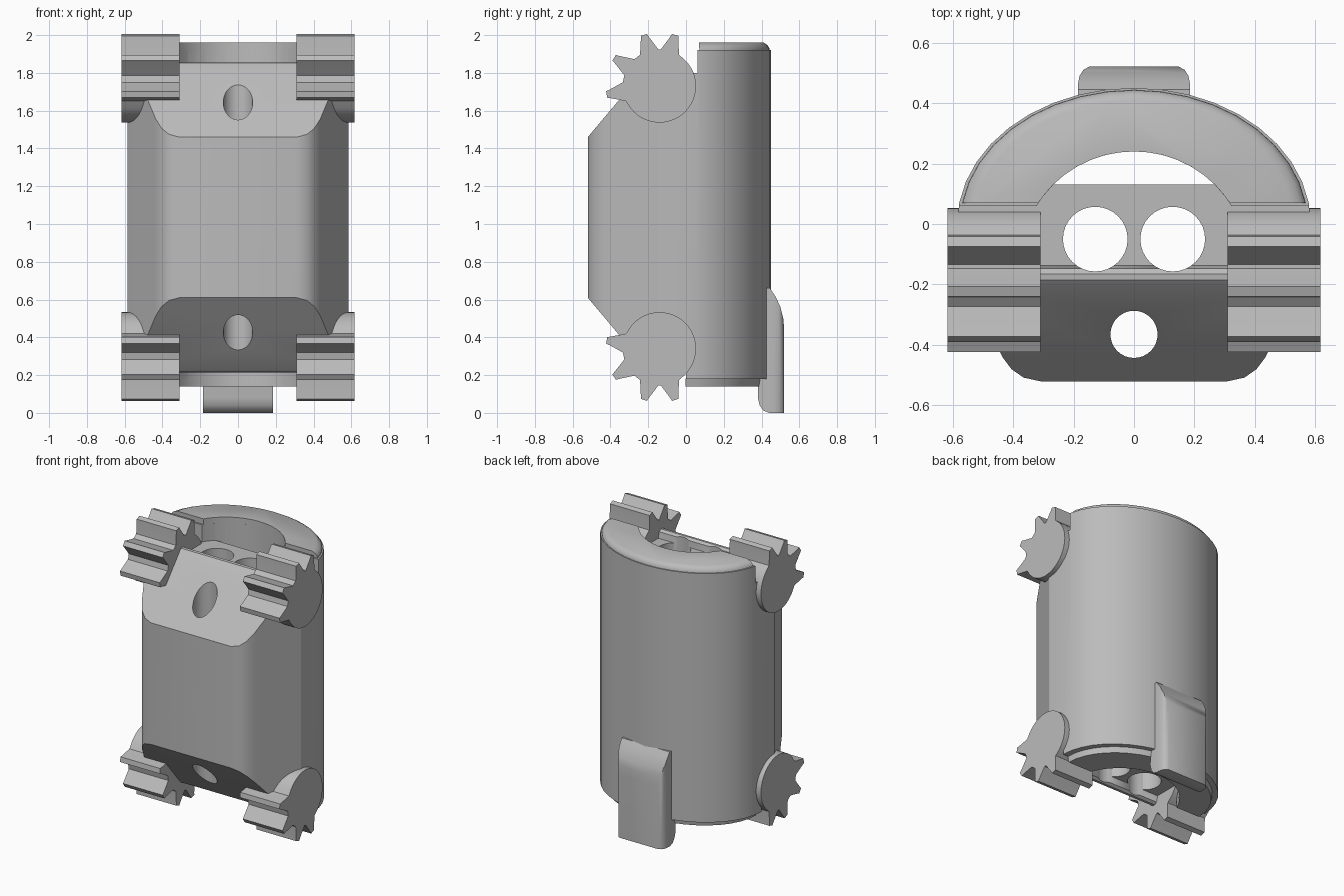
import bpy, math

cube = bpy.data.objects.get("Cube")
if cube:
    bpy.data.objects.remove(cube, do_unlink=True)

grey = bpy.data.materials.new("light_grey")
grey.use_nodes = True
COLOUR = (0.5, 0.5, 0.5, 1)
grey.diffuse_color = COLOUR
grey.node_tree.nodes["Principled BSDF"].inputs["Base Color"].default_value = COLOUR

MID = 1.035  # height of the mirror plane between top and bottom ends
AXIS = -0.14  # y of the main bore and the gear axles


def loft(name, rings):
    """Skin matching closed rings of 3D points and cap both ends."""
    n = len(rings[0])
    verts = [p for ring in rings for p in ring]
    faces = [tuple(range(n)), tuple(range(len(verts) - n, len(verts)))]
    for k in range(len(rings) - 1):
        for i in range(n):
            j = (i + 1) % n
            faces.append((k * n + i, k * n + j, k * n + n + j, k * n + n + i))
    mesh = bpy.data.meshes.new(name)
    mesh.from_pydata(verts, [], faces)
    mesh.materials.append(grey)
    obj = bpy.data.objects.new(name, mesh)
    bpy.context.collection.objects.link(obj)
    select(obj)
    bpy.ops.object.mode_set(mode='EDIT')
    bpy.ops.mesh.select_all(action='SELECT')
    bpy.ops.mesh.normals_make_consistent(inside=False)
    bpy.ops.object.mode_set(mode='OBJECT')
    return obj


def select(obj):
    bpy.ops.object.select_all(action='DESELECT')
    obj.select_set(True)
    bpy.context.view_layer.objects.active = obj


def prism_z(name, plan, z0, z1):
    return loft(name, [[(x, y, z) for x, y in plan] for z in (z0, z1)])


def prism_x(name, profile, x0, x1):
    return loft(name, [[(x, y, z) for y, z in profile] for x in (x0, x1)])


def combine(obj, tool, operation):
    mod = obj.modifiers.new("cut", 'BOOLEAN')
    mod.operation, mod.solver, mod.object = operation, 'EXACT', tool
    select(obj)
    bpy.ops.object.modifier_apply(modifier=mod.name)
    bpy.data.objects.remove(tool, do_unlink=True)


def smooth(obj, degrees=32):
    select(obj)
    bpy.ops.object.shade_smooth_by_angle(angle=math.radians(degrees))


def circle(cx, cy, r, n=32):
    return [(cx + r * math.cos(math.tau * i / n), cy + r * math.sin(math.tau * i / n))
            for i in range(n)]


def bore_segment(y0, r=0.38, n=20):
    """Part of the main bore lying behind y0."""
    a = math.asin((y0 - AXIS) / r)
    return [(r * math.cos(t), AXIS + r * math.sin(t))
            for t in (a + (math.pi - 2 * a) * i / n for i in range(n + 1))]


def back_arc(n=20):
    return [(0.585 * math.cos(math.pi * i / n), 0.45 * math.sin(math.pi * i / n))
            for i in range(n + 1)]


def flip(profile):
    """Mirror a side profile top to bottom."""
    return [(y, 2 * MID - z) for y, z in reversed(profile)]


# Body: plan outline crossed with a side profile
front_right = [(0.585, AXIS), (0.455, -0.40), (0.435, -0.44), (0.405, -0.48),
               (0.365, -0.508), (0.31, -0.52)]
plan = back_arc() + [(-x, y) for x, y in front_right] + front_right[::-1]
top_side = [(-0.52, 1.46), (-0.2, 1.84), (-0.185, 1.853), (-0.165, 1.855),
            (-0.147, 1.842), (-0.137, 1.8), (0.06, 1.8), (0.06, 1.92), (0.5, 1.92)]
bottom_side = [(y - 0.06 if y == 0.06 else y, min(z, 1.89)) for y, z in top_side]
body = prism_z("body", plan, 0.1, 2)
combine(body, prism_x("side_cutter", top_side + flip(bottom_side), -1, 1), 'INTERSECT')

# Rear slot, end recesses and long holes
combine(body, prism_z("slot_cutter", bore_segment(0.13), 0, 2.1), 'DIFFERENCE')
for z0, z1 in ((1.8, 2.1), (0, 0.27)):
    combine(body, prism_z("recess_cutter", bore_segment(-0.13), z0, z1), 'DIFFERENCE')
for cx, cy, r in ((0.128, -0.05, 0.107), (-0.128, -0.05, 0.107), (0, -0.365, 0.078)):
    combine(body, prism_z("hole_cutter", circle(cx, cy, r), 0, 2.1), 'DIFFERENCE')
smooth(body)


# Curved lips on both ends
def lip(name, y0, levels):
    arc = [(x, max(y, y0)) for x, y in back_arc() if y >= y0 - 0.03]
    ring = loft(name, [[(x * s, y0 + (y - y0) * s, z) for x, y in arc] for z, s in levels])
    combine(ring, prism_z("bore_cutter", circle(0, AXIS, 0.38, 48), 0, 2.1), 'DIFFERENCE')
    smooth(ring, 40)


lip("top_lip", 0.06, ((1.9, 0.985), (1.93, 0.98), (1.948, 0.95), (1.96, 0.9)))
lip("bottom_lip", -0.02, ((0.14, 0.92), (0.2, 0.94)))

# Gear sectors: round discs with four teeth facing outward
gear_points = []
for tooth in (73, 107, 148, 189):
    for offset, r in ((-15, 0.195), (-5, 0.265), (-3.5, 0.284), (3.5, 0.284),
                      (5, 0.265), (15, 0.195)):
        gear_points.append((tooth + offset, r))
gear_points += [(210 + 7.5 * i, 0.193) for i in range(1, 28)]
gear = [(AXIS + r * math.cos(math.radians(a)), 1.73 + r * math.sin(math.radians(a)))
        for a, r in gear_points]
for end, profile in (("top", gear), ("bottom", flip(gear))):
    for side, s in (("left", 1), ("right", -1)):
        smooth(prism_x(f"{end}_{side}_gear", profile, s * 0.31, s * 0.617), 20)

# Rear clip
clip_side = [(0.4, 0.66), (0.445, 0.66), (0.475, 0.615), (0.5, 0.56), (0.515, 0.5),
             (0.52, 0.44), (0.52, 0), (0.44, 0), (0.41, 0.012), (0.39, 0.04), (0.38, 0.08)]
clip_right = [(0.185, 0.36), (0.185, 0.465), (0.18, 0.49), (0.167, 0.51), (0.145, 0.522)]
clip = prism_z("rear_clip", clip_right + [(-x, y) for x, y in clip_right[::-1]], -0.1, 0.8)
combine(clip, prism_x("clip_cutter", clip_side, -0.5, 0.5), 'INTERSECT')
smooth(clip, 35)
